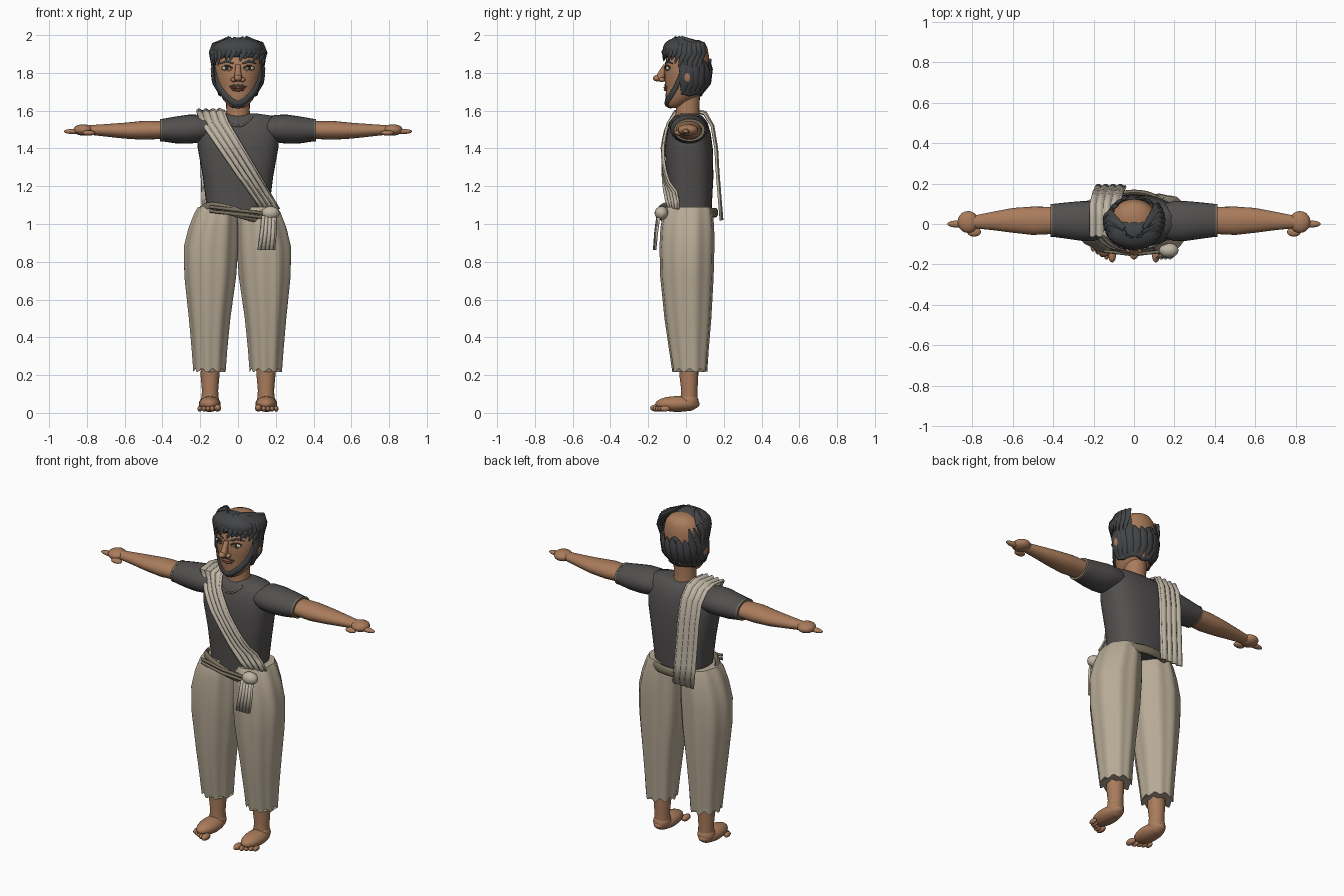
import bpy, bmesh, math
from mathutils import Vector as V

cube = bpy.data.objects.get("Cube")
if cube:
    bpy.data.objects.remove(cube)


def material(name, rgb):
    m = bpy.data.materials.new(name)
    m.use_nodes = True
    m.diffuse_color = (*rgb, 1)
    m.node_tree.nodes["Principled BSDF"].inputs["Base Color"].default_value = (*rgb, 1)
    return m


SKIN = material("skin brown", (.40, .20, .105))
SHIRT = material("shirt charcoal", (.085, .08, .078))
HAIR = material("hair grey", (.055, .057, .06))
PANTS = material("trouser linen", (.47, .40, .30))
SASH = material("sash linen", (.52, .46, .37))
BELT = material("belt olive", (.19, .16, .11))
LIPS = material("lip brown", (.26, .10, .065))
WHITE = material("eye white", (.6, .57, .5))
DARK = material("iris dark", (.03, .025, .02))
X, Y, Z = V((1, 0, 0)), V((0, 1, 0)), V((0, 0, 1))


def finish(name, bm, mat, angle=50):
    bmesh.ops.recalc_face_normals(bm, faces=bm.faces)
    me = bpy.data.meshes.new(name)
    bm.to_mesh(me)
    bm.free()
    me.materials.append(mat)
    for p in me.polygons:
        p.use_smooth = True
    me.set_sharp_from_angle(angle=math.radians(angle))
    ob = bpy.data.objects.new(name, me)
    bpy.context.scene.collection.objects.link(ob)
    return ob


def sweep(name, mat, path, ref=Y, tangent=None, n=24, e=1, folds=0, depth=0, hem=0):
    """Loft oval rings (x, y, z, radius_a, radius_b) along a path."""
    bm = bmesh.new()
    pts = [V(p[:3]) for p in path]
    rings = []
    for i, p in enumerate(path):
        t = tangent or (pts[min(i + 1, len(pts) - 1)] - pts[max(i - 1, 0)]).normalized()
        a = ref.cross(t).normalized()
        b = t.cross(a)
        ring = []
        for k in range(n):
            w = math.tau * k / n
            c, s = math.cos(w), math.sin(w)
            c, s = (math.copysign(abs(q) ** e, q) for q in (c, s))
            f = 1 + depth * math.cos(folds * w)
            drop = t * hem * math.cos(folds * w) if i == len(path) - 1 else V()
            ring.append(bm.verts.new(pts[i] + a * p[3] * c * f + b * p[4] * s * f + drop))
        rings.append(ring)
    for r, q in zip(rings, rings[1:]):
        for k in range(n):
            bm.faces.new((r[k], r[(k + 1) % n], q[(k + 1) % n], q[k]))
    bm.faces.new(rings[0])
    bm.faces.new(rings[-1])
    return finish(name, bm, mat)


def ball(name, mat, loc, size):
    bm = bmesh.new()
    bmesh.ops.create_uvsphere(bm, u_segments=20, v_segments=12, radius=1)
    for v in bm.verts:
        v.co = V(loc) + V(a * b for a, b in zip(v.co, size))
    return finish(name, bm, mat)


def cloth(name, mat, rows, ripple=.005, n=24, thick=.012):
    """Pleated strip from rows of (left edge, right edge, outward normal)."""
    bm = bmesh.new()
    grid = [[bm.verts.new(V(l).lerp(V(r), k / n) + d * ripple * math.sin(k / n * math.tau * 4))
             for k in range(n + 1)] for l, r, d in rows]
    for r, q in zip(grid, grid[1:]):
        for k in range(n):
            bm.faces.new((r[k], r[k + 1], q[k + 1], q[k]))
    ob = finish(name, bm, mat)
    mod = ob.modifiers.new("thickness", "SOLIDIFY")
    mod.thickness, mod.offset = thick, 0
    return ob


def ring_at(prof, z):
    """Interpolate a (z, centre_y, rx, ry) profile."""
    for p, q in zip(prof, prof[1:]):
        if z <= q[0]:
            f = max(0, (z - p[0]) / (q[0] - p[0]))
            return [a + (b - a) * f for a, b in zip(p, q)][1:]
    return prof[-1][1:]


# Head and torso profiles
HEAD = [(1.615, -.06, .03, .035), (1.63, -.05, .055, .05), (1.66, -.03, .08, .078),
        (1.70, -.005, .1, .102), (1.76, 0, .116, .113), (1.82, .003, .123, .117),
        (1.88, .01, .12, .113), (1.93, .02, .103, .094), (1.96, .03, .075, .07),
        (1.975, .03, .035, .035)]
TORSO = [(1.05, .02, .16, .115), (1.12, .02, .17, .118), (1.25, .02, .186, .125),
         (1.4, .015, .213, .127), (1.48, .015, .218, .116), (1.54, .015, .21, .098),
         (1.572, .015, .19, .072), (1.585, .015, .1, .04)]


def face(deg, z, off=0):
    """Point on the head, angle measured from the nose."""
    cy, rx, ry = ring_at(HEAD, z)
    w = math.radians(deg)
    return V(((rx + off) * math.sin(w), cy - (ry + off) * math.cos(w), z))


def chest(x, z, off):
    cy, rx, ry = ring_at(TORSO, z)
    return V((x, cy - ry * (1 - min(abs(x / rx), .96) ** 2.6) ** .38 - off, z))


def strand(name, mat, pts, radii, out, flat=.5):
    sweep(name, mat, [(*p, r, r * flat) for p, r in zip(pts, radii)], out, n=8)


sweep("head", SKIN, [(0, cy, z, rx, ry) for z, cy, rx, ry in HEAD], tangent=Z, n=32)
sweep("neck", SKIN, [(0, .01, 1.53, .072, .07), (0, .008, 1.6, .062, .062),
                     (0, .01, 1.72, .064, .066)], tangent=Z)
sweep("shirt", SHIRT, [(0, cy, z, rx, ry) for z, cy, rx, ry in TORSO], tangent=Z, n=40, e=.77)
collar = [chest(.075 * k / 6, 1.568 - .05 * (1 - (k / 6) ** 2), .002) for k in range(-6, 7)]
strand("collar_trim", BELT, collar, [.005] * 13, -Y, 1)

# Nose, mouth and chin
sweep("nose", SKIN, [(0, -.108, 1.845, .014, .012), (0, -.125, 1.81, .015, .018),
                     (0, -.137, 1.775, .022, .026), (0, -.128, 1.755, .018, .014)], tangent=Z, n=16)
ball("nose_tip", SKIN, (0, -.152, 1.772), (.02, .023, .017))
for lip, z, w in (("upper_lip", 1.722, .042), ("lower_lip", 1.71, .034)):
    ball(lip, LIPS, face(0, z) + Y * .006, (w, .016, .008))
ball("chin_beard", HAIR, (0, -.082, 1.632), (.036, .022, .02))
strand("moustache", HAIR, [face(d, 1.737 - abs(d) * .0004, .002) for d in (-26, -13, 0, 13, 26)],
       [.002, .006, .003, .006, .002], -Y)

for s, side in ((1, "left"), (-1, "right")):
    # Face details
    ball(side + "_nostril", SKIN, (s * .024, -.128, 1.764), (.015, .016, .013))
    ball(side + "_eye", WHITE, face(s * 28, 1.825) + Y * .004, (.027, .012, .012))
    ball(side + "_iris", DARK, face(s * 28, 1.825, .004), (.01, .007, .01))
    for lid, dz, m in (("lash", .011, DARK), ("lower_lid", -.011, SKIN)):
        strand(side + "_" + lid, m, [face(s * d, 1.825 + dz * h, .004) for d, h in
                                     ((14, .2), (22, 1), (33, 1), (43, .2))],
               [.003, .005, .005, .003], -Y, .8)
    strand(side + "_brow", HAIR, [face(s * d, z, .004) for d, z in
                                  ((11, 1.85), (28, 1.864), (50, 1.85))], [.005, .008, .003], -Y)
    ball(side + "_ear", SKIN, (s * .126, .005, 1.785), (.016, .028, .042))
    strand(side + "_beard", HAIR, [face(s * d, z, .004) for d, z in
           ((80, 1.83), (72, 1.77), (62, 1.72), (48, 1.68), (28, 1.65), (0, 1.633))],
           [.008, .014, .018, .018, .018, .016], V((s * .6, -.8, 0)), .5)

    # Sleeve, arm and hand
    sweep(side + "_sleeve", SHIRT, [(s * x, y, z, a, b) for x, y, z, a, b in
          ((.15, .015, 1.505, .085, .06), (.2, .015, 1.505, .1, .073), (.26, .015, 1.502, .098, .077),
           (.33, .017, 1.498, .09, .071), (.41, .018, 1.497, .08, .058))], Z, X * s)
    sweep(side + "_cuff", BELT, [(s * x, .018, 1.497, .082, .06) for x in (.403, .413)], Z, X * s)
    sweep(side + "_arm", SKIN, [(s * x, y, z, a, b) for x, y, z, a, b in
          ((.37, .018, 1.498, .066, .046), (.5, .016, 1.496, .07, .05), (.6, .018, 1.494, .061, .042),
           (.7, .015, 1.496, .045, .033), (.8, .01, 1.498, .03, .024))], Z, X * s)
    ball(side + "_palm", SKIN, (s * .82, .01, 1.498), (.052, .054, .03))
    ball(side + "_fingers", SKIN, (s * .87, 0, 1.49), (.052, .018, .014))
    ball(side + "_thumb", SKIN, (s * .79, -.04, 1.482), (.034, .022, .014))

    # Trouser leg with soft folds
    sweep(side + "_trouser", PANTS, [(s * x, y, z, a, b) for z, x, a, y, b in
          ((1.09, .108, .1, .015, .118), (1.06, .115, .112, .01, .13), (.98, .128, .13, .007, .14),
           (.88, .14, .143, .005, .143), (.72, .144, .136, .005, .139), (.5, .148, .109, .01, .122),
           (.34, .149, .094, .015, .104), (.225, .149, .085, .02, .091))],
          tangent=-Z, n=64, folds=9, depth=.028, hem=.01)

    # Lower leg and foot
    sweep(side + "_shin", SKIN, [(s * .148, y, z, r, r) for z, y, r in
          ((.32, .02, .045), (.2, .015, .05), (.12, .018, .043), (.06, .015, .046))], tangent=-Z)
    ball(side + "_foot", SKIN, (s * .15, -.045, .047), (.058, .118, .042))
    ball(side + "_heel", SKIN, (s * .149, .015, .06), (.05, .052, .05))
    ball(side + "_big_toe", SKIN, (s * .108, -.155, .026), (.019, .035, .019))
    for k in range(4):
        ball(f"{side}_toe_{k}", SKIN, (s * (.136 + .022 * k), -.15 + .013 * k, .022),
             (.013, .026, .015))

# Hair: swept fringe, back shell with bare crown
ball("hair_top", HAIR, (0, -.04, 1.925), (.133, .083, .062))
for k, d in enumerate(range(-110, 111, 11)):
    w = math.radians(d)
    out = V((math.sin(w), -math.cos(w), .4))
    end = 1.872 - .0011 * max(0, abs(d) - 35) + .012 * math.sin(k * 2.3)
    top = V((.05 * math.sin(w * .8), -.03 - .03 * math.cos(w), 1.978 + .008 * math.sin(k * 1.7)))
    strand(f"fringe_{k}", HAIR, [top, face(d + 8, 1.948, .043), face(d + 12, 1.91, .034),
                                 face(d + 4, end, .014)], [.014, .024, .022, .003], out)
cloth("hair_back", HAIR, [[face(d, 1.675 + .012 * abs(math.sin(d)), .007),
                           face(d, 1.85 + .025 * math.sin(d * .11), .007), Z]
                          for d in range(86, 275, 9)], 0, 10)
for k, d in enumerate((84, 98, 112, 128, 146, 164, 182, 200, 216, 232, 248, 262, 276)):
    w = math.radians(d)
    high = 1.925 if min(d, 360 - d) < 130 else 1.86
    strand(f"back_lock_{k}", HAIR, [face(d - 5, high, .006), face(d, 1.82, .012),
                                    face(d + 3, 1.745, .014), face(d + 2, 1.685, .006)],
           [.006, .026, .026, .004], V((math.sin(w), -math.cos(w), 0)), .4)

# Shoulder sash, draped front to back in one strip
rows = []
for k in range(11):
    t = 1 - k / 10 * .94
    z = 1.57 - .49 * t
    rows.append((chest(-.22 + .34 * t, z, .014), chest(-.07 + .29 * t, z, .014), -Y))
rows += [((-.215, y, z), (-.07, y, z + .004), d) for y, z, d in
         ((-.055, 1.59, Z - Y), (.03, 1.6, Z), (.1, 1.585, Z + Y))]
rows += [((-.205 + q, y, z), (-.06 + q, y, z), Y) for y, z, q in
         ((.14, 1.52, 0), (.16, 1.4, .005), (.167, 1.28, .01), (.178, 1.14, .015), (.188, 1.02, .02))]
cloth("shoulder_sash", SASH, rows)

# Waist belt, knot and hanging tail
belt = [(.195 * math.cos(w), .01 + .146 * math.sin(w), 1.06 - .1 * math.cos(w) * .6 * max(0, -math.sin(w)))
        for w in (math.tau * k / 40 for k in range(41))]
sweep("waist_belt", BELT, [(*p, .014, .026) for p in belt], Z, n=12)
fold = [(x, -.152 + abs(x) * .12, 1.063 - .12 * x) for x in (-.15, -.08, 0, .08, .15)]
for k in range(2):
    sweep(f"belt_fold_{k}", BELT, [(x, y, z + .022 * k - .012, .008, .009) for x, y, z in fold], Z, n=8)
ball("belt_knot", SASH, (.172, -.13, 1.058), (.048, .036, .036))
cloth("belt_tail", SASH, [((.13, -.148, 1.045), (.2, -.145, 1.045), -Y),
                          ((.12, -.16, .95), (.2, -.157, .95), -Y),
                          ((.107, -.166, .862), (.193, -.166, .862), -Y)], .004)
